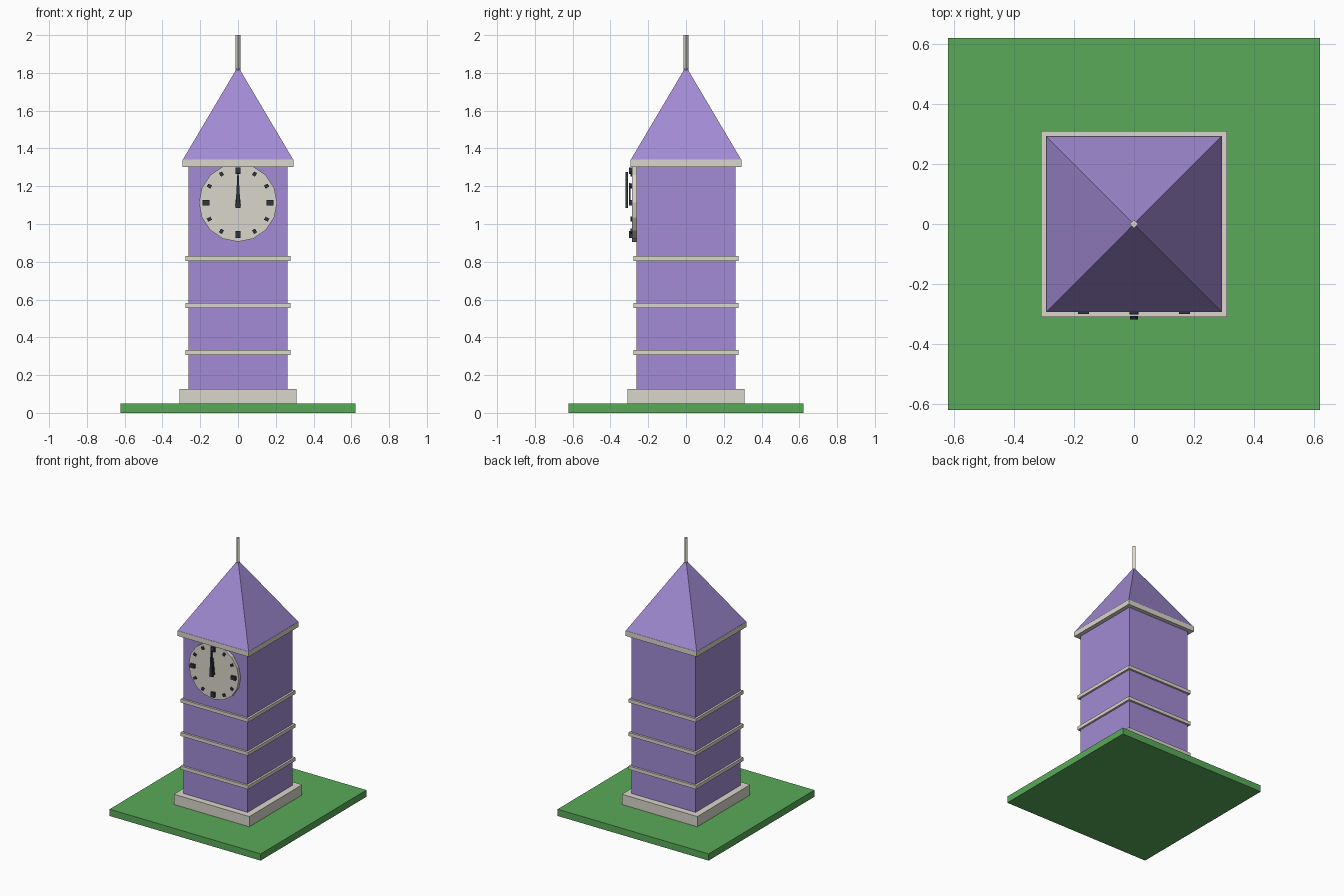
import bpy, bmesh, math
from mathutils import Matrix

if "Cube" in bpy.data.objects:
    bpy.data.objects.remove(bpy.data.objects["Cube"])


def material(name, rgb):
    m = bpy.data.materials.new(name)
    m.diffuse_color = (*rgb, 1)
    m.use_nodes = True
    m.node_tree.nodes["Principled BSDF"].inputs["Base Color"].default_value = m.diffuse_color
    return m


GREEN = material("grass green", (0.10, 0.40, 0.10))
PURPLE = material("purple", (0.36, 0.26, 0.66))
STONE = material("pale stone", (0.70, 0.67, 0.60))
DARK = material("dark", (0.03, 0.035, 0.05))


def finish(name, bm, mat):
    bmesh.ops.recalc_face_normals(bm, faces=bm.faces)
    me = bpy.data.meshes.new(name)
    bm.to_mesh(me)
    bm.free()
    me.materials.append(mat)
    ob = bpy.data.objects.new(name, me)
    bpy.context.collection.objects.link(ob)
    return ob


def block(name, half, z0, z1, mat):
    """Square block centred on the tower axis."""
    bm = bmesh.new()
    bmesh.ops.create_cube(bm, size=1, matrix=Matrix.Translation((0, 0, (z0 + z1) / 2))
                          @ Matrix.Diagonal((2 * half, 2 * half, z1 - z0, 1)))
    return finish(name, bm, mat)


def cone(name, sides, r1, r2, depth, matrix, mat):
    bm = bmesh.new()
    bmesh.ops.create_cone(bm, cap_ends=True, segments=sides, radius1=r1, radius2=r2,
                          depth=depth, matrix=matrix)
    bmesh.ops.remove_doubles(bm, verts=bm.verts, dist=1e-5)
    return finish(name, bm, mat)


def plate(name, outline, y0, y1, matrix, mat):
    """Flat x-z outline extruded from y0 to y1."""
    bm = bmesh.new()
    f = bm.faces.new([bm.verts.new((x, y0, z)) for x, z in outline])
    ext = bmesh.ops.extrude_face_region(bm, geom=[f])
    for v in ext["geom"]:
        if isinstance(v, bmesh.types.BMVert):
            v.co.y = y1
    bm.transform(matrix)
    return finish(name, bm, mat)


# Lawn, plinth, shaft, bands and cornice
block("lawn", 0.622, 0, 0.05, GREEN)
block("plinth", 0.311, 0.05, 0.126, STONE)
block("shaft", 0.263, 0.126, 1.305, PURPLE)
for i in range(3):
    z = 0.307 + 0.249 * i
    block(f"band_{i + 1}", 0.278, z, z + 0.026, STONE)
block("cornice", 0.294, 1.303, 1.341, STONE)

# Pyramid roof and four-sided finial
cone("roof", 4, 0.292 * math.sqrt(2), 0, 0.493,
     Matrix.Translation((0, 0, 1.341 + 0.493 / 2)) @ Matrix.Rotation(math.pi / 4, 4, 'Z'), PURPLE)
cone("finial", 4, 0.0135, 0.0135, 0.20, Matrix.Translation((0, 0, 1.90)), STONE)

# Clock face
CZ = 1.113
cone("clock_face", 16, 0.207, 0.207, 0.026,
     Matrix.Translation((0, -0.273, CZ)) @ Matrix.Rotation(math.pi / 2, 4, 'X'), STONE)

# Hour marks
for h in range(12):
    big = h % 3 == 0
    w, l, y = (0.014, 0.018, -0.301) if big else (0.009, 0.011, -0.294)
    r = 0.169 if big else 0.175
    rot = Matrix.Translation((0, 0, CZ)) @ Matrix.Rotation(h * math.pi / 6, 4, 'Y')
    plate(f"hour_mark_{h or 12}", [(-w, r - l), (w, r - l), (w, r + l), (-w, r + l)],
          -0.284, y, rot, DARK)


# Hands, both pointing to twelve
def hand(name, w, z0, z1, y0, y1):
    plate(name, [(-w, z0), (w, z0), (w * 0.8, z0 + 0.03), (0.003, z1), (-0.003, z1),
                 (-w * 0.8, z0 + 0.03)], y0, y1, Matrix.Translation((0, 0, CZ)), DARK)


hand("hour_hand", 0.015, -0.015, 0.105, -0.293, -0.303)
hand("minute_hand", 0.014, -0.027, 0.162, -0.307, -0.319)
